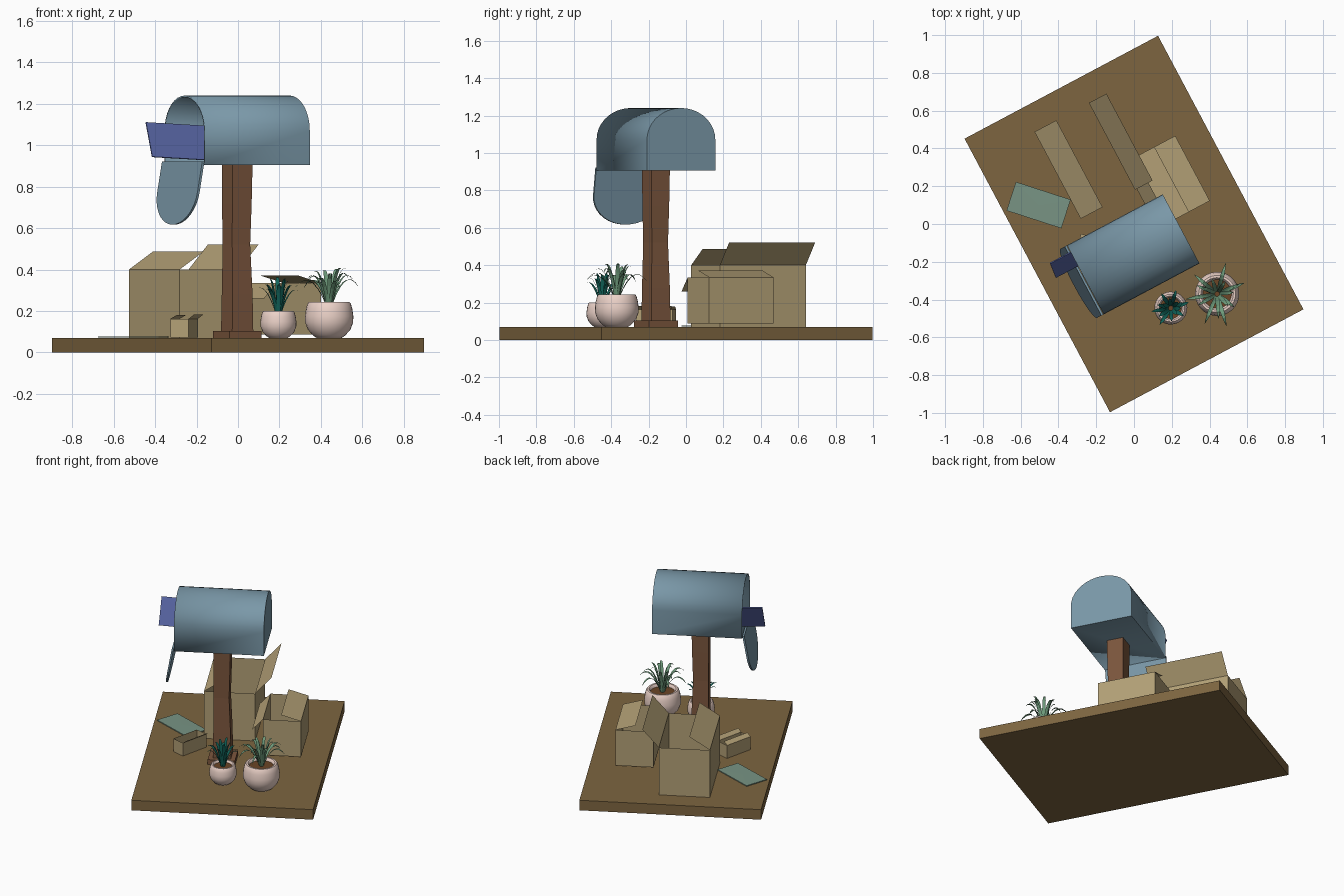
import bpy, bmesh, math, random
from math import sin, cos, pi, radians

if "Cube" in bpy.data.objects:
    bpy.data.objects.remove(bpy.data.objects["Cube"])

random.seed(4)
TURN = radians(28)          # the whole scene is turned on its base


def mat(name, hexcol):
    m = bpy.data.materials.new(name)
    lin = [((int(hexcol[i:i + 2], 16) / 255 + 0.055) / 1.055) ** 2.4 for i in (0, 2, 4)]
    m.diffuse_color = (*lin, 1)
    m.use_nodes = True
    m.node_tree.nodes["Principled BSDF"].inputs["Base Color"].default_value = m.diffuse_color
    return m


EARTH, WOOD = mat("earth", "7d6540"), mat("wood", "7b563d")
METAL, CARD = mat("metal", "7a98a8"), mat("card", "b3a076")
BLUE, TEAL = mat("blue_paper", "5a68a8"), mat("teal_paper", "789484")
CLAY, SOIL = mat("clay", "ecd2c8"), mat("soil", "6b4526")
LEAF, DARKLEAF = mat("leaf", "6f9c7c"), mat("dark_leaf", "12665c")


def make(name, verts, faces, material, rot=TURN, loc=(0, 0, 0), thick=0, smooth=False, fix=True):
    me = bpy.data.meshes.new(name)
    me.from_pydata(verts, [], faces)
    if fix:
        bm = bmesh.new()
        bm.from_mesh(me)
        bmesh.ops.recalc_face_normals(bm, faces=bm.faces)
        bm.to_mesh(me)
        bm.free()
    me.materials.append(material)
    ob = bpy.data.objects.new(name, me)
    bpy.context.collection.objects.link(ob)
    ob.location, ob.rotation_euler = loc, (0, 0, rot)
    if thick:
        s = ob.modifiers.new("thickness", "SOLIDIFY")
        s.thickness, s.offset = thick, -1
    if smooth:
        bpy.ops.object.select_all(action='DESELECT')
        ob.select_set(True)
        bpy.context.view_layer.objects.active = ob
        bpy.ops.object.shade_smooth_by_angle(angle=radians(40))
    return ob


def loft(name, rings, material, caps=(True, True), **kw):
    n = len(rings[0])
    verts = [p for r in rings for p in r]
    faces = [(k * n + i, k * n + (i + 1) % n, (k + 1) * n + (i + 1) % n, (k + 1) * n + i)
             for k in range(len(rings) - 1) for i in range(n)]
    if caps[0]:
        faces.append(tuple(range(n))[::-1])
    if caps[1]:
        faces.append(tuple(range((len(rings) - 1) * n, len(rings) * n)))
    return make(name, verts, faces, material, **kw)


def square(cx, cy, hx, hy, z):
    return [(cx - hx, cy - hy, z), (cx + hx, cy - hy, z), (cx + hx, cy + hy, z), (cx - hx, cy + hy, z)]


# Ground slab, post foot and slightly warped post
loft("base", [square(0, 0, .58, .82, z) for z in (0, .07)], EARTH)
loft("post_foot", [square(-.079, -.14, .087, .087, z) for z in (.07, .103)], WOOD)
post = [(.07, .058, 0), (.28, .055, 0), (.52, .049, -.004), (.72, .053, -.002), (.91, .055, 0)]
loft("post", [square(-.079 + d, -.14, h, h, z) for z, h, d in post], WOOD)


# Mailbox body: arched shell, open at one end
def arch(straight, rise, half=.207, n=18):
    return [(-half, 0)] + [(-half * cos(pi * i / n), straight + rise * sin(pi * i / n))
                           for i in range(n + 1)] + [(half, 0)]


prof = arch(.165, .17)
loft("mailbox", [[(u, -.14 + a, .905 + b) for a, b in prof] for u in (-.366, .208)], METAL,
     caps=(False, True), thick=.008, smooth=True)

# Door hanging open from the lower front edge
tilt = radians(10)
door = arch(.15, .16)
loft("mailbox_door", [[(-.368 - d - b * sin(tilt), -.14 + a, .922 - b * cos(tilt)) for a, b in door]
                      for d in (0, .012)], METAL, smooth=True)


# Letters: thin sheet with a raised triangular flap
def letter(name, size, material, loc, rot):
    L, W, t = size[0] / 2, size[1] / 2, .003
    v = square(0, 0, L, W, -t) + square(0, 0, L, W, t) + [(-L, W, t + .0005), (L, W, t + .0005), (0, 0, t + .002)]
    f = [(3, 2, 1, 0), (4, 5, 6, 7), (0, 1, 5, 4), (1, 2, 6, 5), (2, 3, 7, 6), (3, 0, 4, 7), (10, 9, 8)[::-1]]
    ob = make(name, v, f, material, loc=loc, fix=False)
    ob.rotation_euler = rot
    return ob


u, v = -.32, -.015
letter("posted_letter", (.35, .185), BLUE,
       (u * cos(TURN) - v * sin(TURN), u * sin(TURN) + v * cos(TURN), 1.018),
       (radians(64), radians(3), TURN))
letter("dropped_letter", (.305, .16), TEAL, (-.505, .10, .075), (0, 0, radians(-18)))


# Cardboard boxes: open top, flaps hinged on the two long walls (tip position, tip height)
def carton(name, u0, u1, v0, v1, z0, z1, left, right, floor=True, **kw):
    c = [(u0, v0), (u1, v0), (u1, v1), (u0, v1)]
    vs = [(*p, z0) for p in c] + [(*p, z1) for p in c]
    fs = [(i, (i + 1) % 4, 4 + (i + 1) % 4, 4 + i) for i in range(4)]
    if floor:
        fs.append((3, 2, 1, 0))
    for (tip, z), (a, b) in ((left, (4, 7)), (right, (6, 5))):
        k = len(vs)
        va, vb = vs[a][1], vs[b][1]
        vs += [(tip, va, z), (tip, vb, z)]
        fs.append((b, a, k, k + 1))
    return make(name, vs, fs, CARD, fix=False, **kw)


carton("large_box", -.236, .09, .157, .678, .07, .4, (-.105, .487), (.195, .52), floor=False)
carton("medium_box", .17, .412, -.08, .31, .087, .335, (.10, .26), (.285, .372))
carton("small_box", -.045, .045, -.1, .1, .071, .162, (-.015, .18), (.07, .182),
       rot=radians(-13), loc=(-.26, -.16, 0))


# Potted plants: lathed pot, soil disc and arching folded blades
def ring(r, z, n=28):
    return [(r * cos(2 * pi * i / n), r * sin(2 * pi * i / n), z) for i in range(n)]


POT = [(.06, 0), (.078, .012), (.103, .04), (.116, .075), (.117, .105), (.112, .14), (.105, .165),
       (.098, .174), (.086, .174), (.078, .165), (.074, .145)]


def plant(name, x, y, s, material, count, reach, height, droop):
    loc = (x, y, .07)
    loft(name + "_pot", [ring(r * s, z * s) for r, z in POT], CLAY, caps=(True, False), loc=loc, smooth=True)
    make(name + "_soil", ring(.077 * s, .155 * s), [tuple(range(28))], SOIL, loc=loc, fix=False)
    vs, fs, steps = [], [], 7
    for k in range(count):
        inner = (k % 3) / 2                       # 0 = outer blade, 1 = upright blade
        a = 2.4 * k + random.uniform(-.2, .2)
        R = reach * (1 - .55 * inner) * random.uniform(.85, 1.05)
        H = height * (.72 + .28 * inner) * random.uniform(.88, 1)
        D = droop * (1 - .8 * inner)
        o = len(vs)
        for i in range(steps + 1):
            t = i / steps
            r = .012 + R * t
            z = .15 * s + H * ((1 + D) * t * (2 - t) - D * t * t * 1.6)
            w = .0105 * (.7 + 1.2 * t) * (1 - t ** 2) + .0003
            for side, lift in ((-1, .005 * (1 - t)), (0, 0), (1, .005 * (1 - t))):
                vs.append((r * cos(a) - side * w * sin(a), r * sin(a) + side * w * cos(a), z + lift))
        for i in range(steps):
            for j in (0, 1):
                p = o + i * 3 + j
                fs.append((p, p + 3, p + 4, p + 1))
    make(name + "_leaves", vs, fs, material, loc=loc, fix=False)


plant("large_plant", .44, -.37, 1, LEAF, 16, .165, .20, .5)
plant("small_plant", .195, -.445, .745, DARKLEAF, 15, .09, .19, .1)
